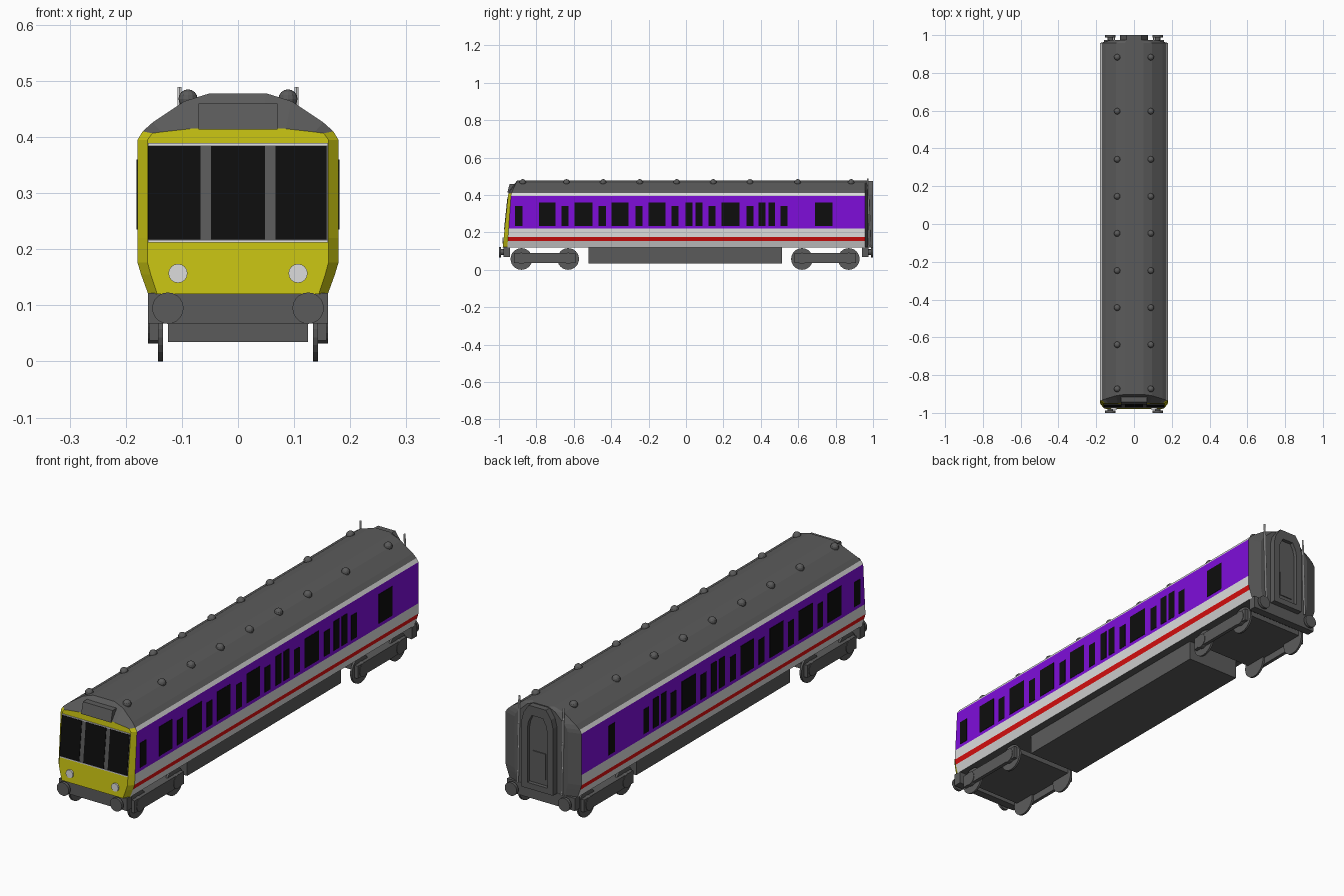
import bpy, bmesh, math
from mathutils import Vector

if "Cube" in bpy.data.objects:
    bpy.data.objects.remove(bpy.data.objects["Cube"])

# ---------- colours ----------
def mat(name, r, g, b):
    m = bpy.data.materials.new(name)
    m.diffuse_color = (r, g, b, 1)
    m.use_nodes = True
    m.node_tree.nodes["Principled BSDF"].inputs["Base Color"].default_value = m.diffuse_color
    return m

GREY = mat("dark_grey", .105, .105, .105)
PURPLE = mat("purple", .21, .004, .70)
WHITE = mat("light_grey", .72, .72, .72)
RED = mat("red", .75, .005, .005)
YELLOW = mat("yellow", .56, .53, .006)
BLACK = mat("window_black", .004, .004, .004)

# ---------- helpers ----------
def finish(name, bm, *mats):
    bmesh.ops.recalc_face_normals(bm, faces=bm.faces)
    me = bpy.data.meshes.new(name)
    bm.to_mesh(me)
    bm.free()
    for m in mats:
        me.materials.append(m)
    ob = bpy.data.objects.new(name, me)
    bpy.context.collection.objects.link(ob)
    return ob

def box(name, m, x0, x1, y0, y1, z0, z1, warp=None):
    bm = bmesh.new()
    bmesh.ops.create_cube(bm, size=1)
    for v in bm.verts:
        v.co = Vector((x1 if v.co.x > 0 else x0, y1 if v.co.y > 0 else y0, z1 if v.co.z > 0 else z0))
        if warp:
            v.co.y += warp(v.co)
    return finish(name, bm, m)

def cyl(name, m, a, b, r, n=20):
    a, b = Vector(a), Vector(b)
    bm = bmesh.new()
    bmesh.ops.create_cone(bm, cap_ends=True, segments=n, radius1=r, radius2=r, depth=(b - a).length)
    q = (b - a).to_track_quat('Z', 'Y')
    for v in bm.verts:
        v.co = q @ v.co + (a + b) / 2
    return finish(name, bm, m)

def nose(z):                      # y of the sloping cab front
    return -.98 + .03 * (z - .12) / .285

# ---------- body shell: half profile lofted along y ----------
half = [(.160, .12), (.1727, .155), (.179, .176), (.179, .22), (.179, .395), (.170, .41),
        (.152, .426), (.095, .464), (.05, .478)]
band = [WHITE, RED, WHITE, PURPLE, WHITE, GREY, GREY, GREY]
shell_mats = [GREY, PURPLE, WHITE, RED, YELLOW]
profile = half + [(-x, z) for x, z in reversed(half)]
n, h = len(profile), len(half)

def front_tip(x, z):
    zz = min(z, .406) + max(0, z - .406) * .15
    return (x * .9, nose(zz), zz)

def front_shoulder(x, z):
    return (x, -.955 + .02 * (min(z, .406) - .12) / .285 + max(0, z - .406) * .45, z)

rings = [front_tip, front_shoulder,
         lambda x, z: (x, .958, z), lambda x, z: (x * .7, .974, z)]
bm = bmesh.new()
loops = [[bm.verts.new(f(x, z)) for x, z in profile] for f in rings]
for s in range(3):
    for i in range(n):
        j = (i + 1) % n
        f = bm.faces.new((loops[s][i], loops[s][j], loops[s + 1][j], loops[s + 1][i]))
        k = i if i < h - 1 else n - 2 - i        # mirrored band number
        m = band[k] if 0 <= k < h - 1 and i != h - 1 else GREY
        if s == 0 and m != GREY:
            m = YELLOW
        if s == 2:
            m = GREY
        f.material_index = shell_mats.index(m)
bm.faces.new(loops[0]).material_index = shell_mats.index(YELLOW)
bm.faces.new(loops[3]).material_index = 0
finish("body_shell", bm, *shell_mats)

# ---------- side windows ----------
tall = [(-.787, .09), (-.595, .095), (-.397, .09), (-.2, .09), (-.003, .037), (.05, .037),
        (.19, .096), (.388, .037)]
short = [(-.915, .042), (-.665, .038), (-.467, .038), (-.27, .038), (-.077, .038), (.12, .038),
         (.323, .038), (.505, .037)]
tall += [(.44, .037)]
for side in (-1, 1):
    rear = [(.69, .092)] if side > 0 else [(.735, .042)]
    for group, top in ((tall + rear, .36), (short, .34)):
        for y, w in group:
            box("side_window", BLACK, side * .176, side * .1805, y, y + w, .235, top)

# ---------- cab front ----------
def cab_plate(name, m, x0, x1, z0, z1, t):
    box(name, m, x0, x1, -t, .002, z0, z1, lambda c: nose(c.z))

cab_plate("windscreen_frame", GREY, -.160, .160, .215, .385, .001)
for z in (.212, .385):
    cab_plate("windscreen_trim", WHITE, -.160, .160, z, z + .004, .003)
for x0, x1 in ((-.160, -.067), (-.048, .048), (.067, .158)):
    cab_plate("windscreen_pane", BLACK, x0, x1, .217, .384, .003)
for s in (-1, 1):
    y = nose(.157)
    cyl("headlight", WHITE, (s * .107, y - .006, .157), (s * .107, y + .004, .157), .017, 16)
box("roof_indicator_box", GREY, -.07, .07, -.955, -.87, .413, .460,
    lambda c: .012 if c.z > .44 and c.y < -.9 else 0)

# ---------- roof vents ----------
for y in (.883, .597, .342, .146, -.05, -.247, -.443, -.639, -.873):
    for s in (-1, 1):
        bm = bmesh.new()
        bmesh.ops.create_uvsphere(bm, u_segments=12, v_segments=8, radius=.017)
        bmesh.ops.translate(bm, verts=bm.verts, vec=(s * .089, y, .468))
        finish("roof_vent", bm, GREY)

# ---------- rear corridor connection: arched frame with recessed door ----------
def arch(w, z0, z1):
    d = (z1 - z0)
    pts = [(w, z0), (w, z0 + d * .80), (w * .88, z0 + d * .90), (w * .55, z1)]
    return pts + [(-x, z) for x, z in reversed(pts)]

outer, inner = arch(.074, .12, .475), arch(.047, .145, .435)
bm = bmesh.new()
path = [(outer, .965), (outer, 1.0), (inner, 1.0), (inner, .984)]
lp = [[bm.verts.new((x, y, z)) for x, z in p] for p, y in path]
for a, b in zip(lp, lp[1:]):
    for i in range(len(a)):
        j = (i + 1) % len(a)
        bm.faces.new((a[i], a[j], b[j], b[i]))
bm.faces.new(lp[0])
bm.faces.new(lp[-1])
finish("rear_corridor_frame", bm, GREY)
box("rear_door_panel", GREY, -.03, .03, .98, .988, .17, .28)
for s in (-1, 1):
    cyl("rear_pipe", WHITE, (s * .104, .984, .125), (s * .104, .972, .489), .004, 6)

# ---------- buffers and beams ----------
for e in (-1, 1):
    box("buffer_beam", GREY, -.16, .16, e * .94, e * .975, .068, .122)
    for s in (-1, 1):
        cyl("buffer_shank", GREY, (s * .125, e * .965, .095), (s * .125, e * .99, .095), .015, 12)
        cyl("buffer_head", GREY, (s * .125, e * .988, .095), (s * .125, e * 1.0, .095), .028, 20)

# ---------- underframe and bogies ----------
box("underfloor_equipment", GREY, -.125, .125, -.52, .513, .035, .123)
for yc in (-.755, .745):
    box("bogie_deck", GREY, -.15, .15, yc - .165, yc + .165, .068, .09)
    for s in (-1, 1):
        box("bogie_side_frame", GREY, s * .143, s * .158, yc - .165, yc + .165, .037, .09)
        for dy in (-.125, .125):
            y = yc + dy
            cyl("wheel", GREY, (s * .134, y, .058), (s * .143, y, .058), .058, 24)
            cyl("axle_cover", GREY, (s * .143, y, .062), (s * .16, y, .062), .03, 16)
    for dy in (-.125, .125):
        cyl("axle", GREY, (-.134, yc + dy, .078), (.134, yc + dy, .078), .01, 8)
